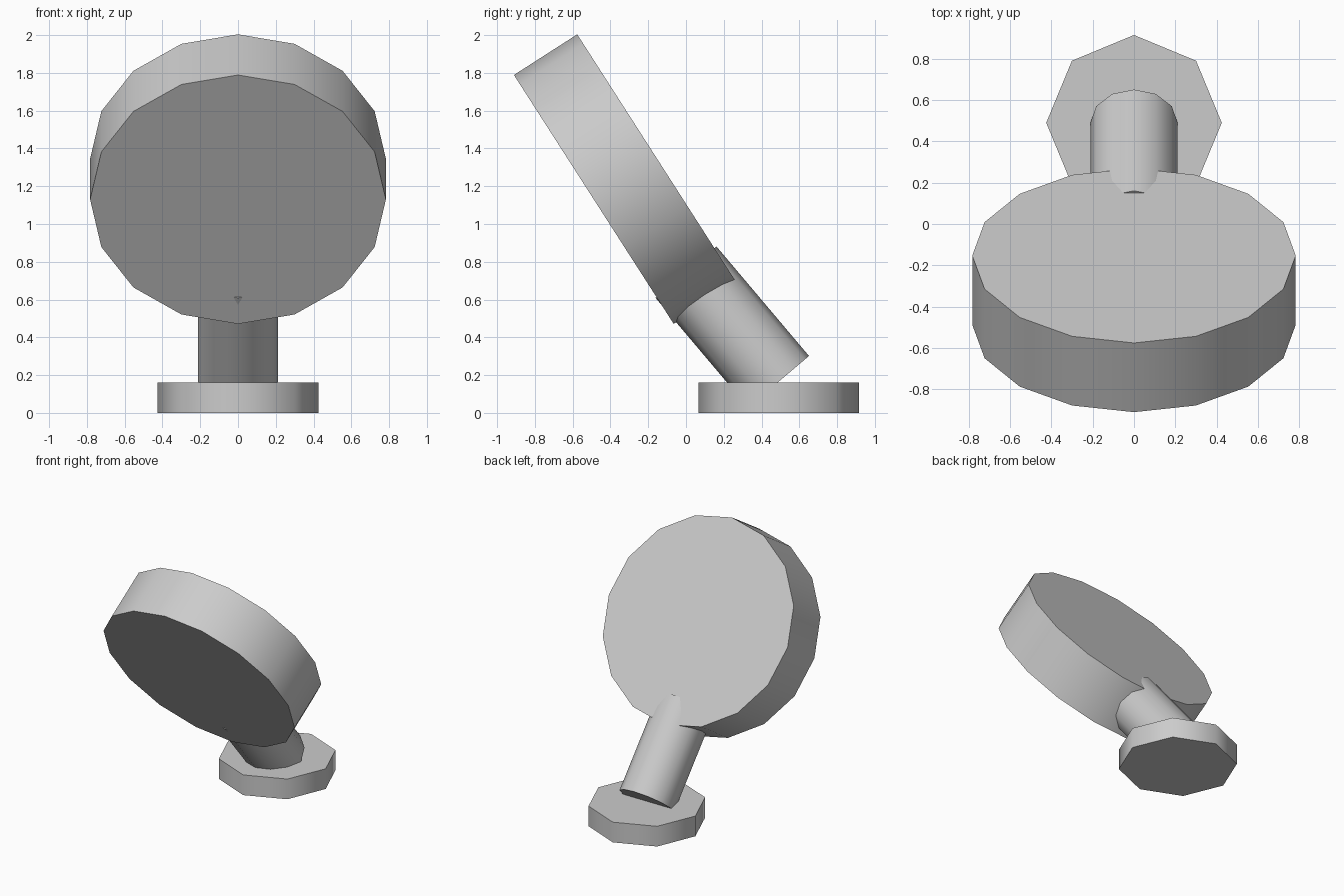
import bpy
import math
from mathutils import Vector

cube = bpy.data.objects.get("Cube")
if cube:
    bpy.data.objects.remove(cube, do_unlink=True)

# Single flat colour
grey = bpy.data.materials.new("light_grey")
grey.use_nodes = True
colour = (0.6, 0.6, 0.6, 1.0)
grey.diffuse_color = colour
grey.node_tree.nodes["Principled BSDF"].inputs["Base Color"].default_value = colour


def cylinder_between(name, start, end, radius, sides):
    """Capped prism whose axis runs from start to end in the x = 0 plane."""
    a, b = Vector((0, *start)), Vector((0, *end))
    axis = b - a
    bpy.ops.mesh.primitive_cylinder_add(
        vertices=sides, radius=radius, depth=axis.length,
        location=(a + b) / 2, rotation=(-math.atan2(axis.y, axis.z), 0, 0))
    obj = bpy.context.object
    obj.name = name
    obj.data.materials.append(grey)
    bpy.ops.object.shade_smooth_by_angle(angle=math.radians(50))
    return obj


# Octagonal foot
cylinder_between("base", (0.49, 0.0), (0.49, 0.16), 0.425, 8)
# Leaning neck, its tip just breaking through both faces of the disc
cylinder_between("stem", (0.49, 0.165), (0.0, 0.745), 0.211, 12)
# Large tilted disc
cylinder_between("disc", (-0.488, 1.13), (-0.153, 1.345), 0.783, 16)
